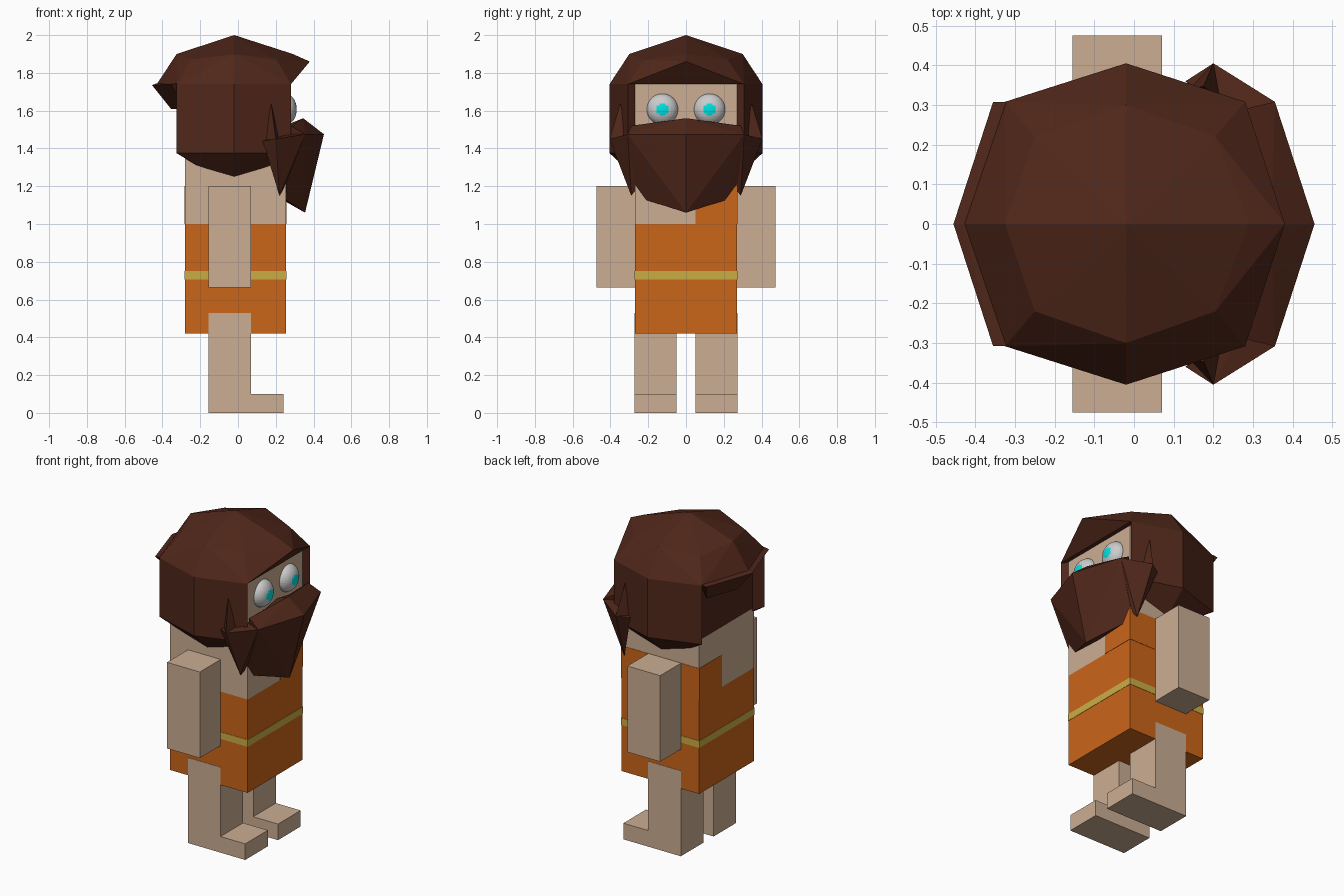
import bpy, bmesh
from mathutils import Matrix

if "Cube" in bpy.data.objects:
    bpy.data.objects.remove(bpy.data.objects["Cube"])


def material(name, rgb):
    m = bpy.data.materials.new(name)
    m.diffuse_color = (*rgb, 1)
    m.use_nodes = True
    m.node_tree.nodes["Principled BSDF"].inputs["Base Color"].default_value = m.diffuse_color
    return m


SKIN = material("skin", (0.60, 0.42, 0.29))
ORANGE = material("orange_cloth", (0.60, 0.13, 0.01))
YELLOW = material("yellow_trim", (0.60, 0.42, 0.06))
HAIR = material("brown_hair", (0.08, 0.02, 0.01))
WHITE = material("eye_grey", (0.7, 0.7, 0.7))
CYAN = material("iris_cyan", (0.0, 0.75, 0.75))


def finish(name, bm, *mats):
    bmesh.ops.recalc_face_normals(bm, faces=bm.faces)
    me = bpy.data.meshes.new(name)
    bm.to_mesh(me)
    bm.free()
    for m in mats:
        me.materials.append(m)
    ob = bpy.data.objects.new(name, me)
    bpy.context.collection.objects.link(ob)
    return ob


def hull(name, pts, mat):
    """Convex faceted solid round a few points."""
    bm = bmesh.new()
    for p in pts:
        bm.verts.new(p)
    res = bmesh.ops.convex_hull(bm, input=bm.verts)
    loose = [v for v in bm.verts if not v.link_faces]
    bmesh.ops.delete(bm, geom=loose, context='VERTS')
    bmesh.ops.dissolve_limit(bm, angle_limit=0.01, verts=bm.verts, edges=bm.edges)
    return finish(name, bm, mat)


def box(name, x, y, z, mat):
    return hull(name, [(a, b, c) for a in x for b in y for c in z], mat)


def both(pts):
    """Points plus their mirror images across y = 0."""
    return pts + [(x, -y, z) for x, y, z in pts if y]


def prism(name, profile, y0, y1, mat):
    """Extrude an x-z profile along y."""
    bm = bmesh.new()
    f = bm.faces.new([bm.verts.new((x, y0, z)) for x, z in profile])
    ext = bmesh.ops.extrude_face_region(bm, geom=[f])
    verts = [v for v in ext["geom"] if isinstance(v, bmesh.types.BMVert)]
    bmesh.ops.translate(bm, verts=verts, vec=(0, y1 - y0, 0))
    return finish(name, bm, mat)


# Torso, one-shoulder tunic and head share one square column
X, Y, e = (-0.28, 0.255), (-0.27, 0.27), 0.002
XP, YP = (X[0] - e, X[1] + e), (Y[0] - e, Y[1] + e)
box("tunic", X, Y, (0.42, 1.0), ORANGE)
box("tunic_belt", XP, YP, (0.707, 0.75), YELLOW)
box("tunic_shoulder", XP, (0.05, YP[1]), (1.0, 1.2), ORANGE)
box("head", X, Y, (1.0, 1.75), SKIN)
box("back_hair", (X[0] - e, -0.2), YP, (1.375, 1.76), HAIR)

# Hair cap: faceted dome with a raised brow at the front (+x)
hull("hair_cap", both([
    (-0.02, 0, 2.0),
    (-0.325, 0, 1.9), (-0.25, 0.22, 1.87), (-0.02, 0.30, 1.9),
    (0.205, 0.22, 1.87), (0.29, 0, 1.9),
    (-0.43, 0, 1.74), (-0.325, 0.308, 1.74), (-0.02, 0.405, 1.74),
    (0.28, 0.308, 1.74), (0.38, 0, 1.86)]), HAIR)

# Brim overhanging the back of the head
hull("hair_back_brim", both([
    (-0.43, 0, 1.745), (-0.325, 0.308, 1.745),
    (-0.455, 0, 1.735), (-0.355, 0.308, 1.74),
    (-0.355, 0, 1.61), (-0.28, 0.2, 1.61), (-0.28, 0.27, 1.74)]), HAIR)

# Beard at the front
hull("beard", both([
    (0.455, 0, 1.475), (0.355, 0.308, 1.475), (0.345, 0, 1.56),
    (0.27, 0.27, 1.48), (0.27, 0, 1.53), (0.355, 0, 1.06),
    (0.25, 0.22, 1.13), (0.25, 0.27, 1.20), (0.25, 0, 1.12)]), HAIR)

for s, side in ((1, "left"), (-1, "right")):
    def m(pts):
        return [(x, s * y, z) for x, y, z in pts]

    # Side hair curtains, tucked in below the ear
    hull("side_hair_" + side, m(
        [(x, y, z) for z in (1.375, 1.74)
         for x, y in ((-0.325, 0.308), (-0.02, 0.405), (0.28, 0.308))] +
        [(-0.28, 0.25, 1.75), (0.25, 0.27, 1.75), (0.25, 0.27, 1.4),
         (-0.28, 0.25, 1.36), (-0.02, 0.23, 1.215),
         (-0.12, 0.23, 1.25), (0.08, 0.23, 1.25)]), HAIR)

    # Sideburn joining beard and hair, with an upward spike
    hull("sideburn_" + side, m([
        (0.20, 0.405, 1.45), (0.13, 0.36, 1.44), (0.355, 0.308, 1.475),
        (0.22, 0.29, 1.15), (0.25, 0.25, 1.2), (0.18, 0.33, 1.3),
        (0.27, 0.27, 1.48)]), HAIR)
    hull("sideburn_spike_" + side, m([
        (0.175, 0.347, 1.64), (0.20, 0.405, 1.45),
        (0.14, 0.34, 1.44), (0.22, 0.31, 1.45)]), HAIR)
    hull("beard_top_" + side, m([
        (0.345, 0, 1.56), (0.28, 0.29, 1.52), (0.355, 0.308, 1.475),
        (0.26, 0.27, 1.46), (0.26, 0, 1.5)]), HAIR)

    # Arms and L-shaped legs
    box("arm_" + side, (-0.155, 0.07), (s * 0.27, s * 0.475), (0.665, 1.2), SKIN)
    prism("leg_" + side, [(-0.155, 0), (0.24, 0), (0.24, 0.10), (0.07, 0.10),
                          (0.07, 0.53), (-0.155, 0.53)], s * 0.05, s * (0.27 + e), SKIN)

    # Flattened eyes with a plus-shaped iris picked out on the faces
    bm = bmesh.new()
    bmesh.ops.create_uvsphere(bm, u_segments=32, v_segments=24, radius=0.083)
    for f in bm.faces:
        c = f.calc_center_median()
        a, b = sorted((abs(c.y), abs(c.z)))
        if c.x > 0 and a < 0.017 and b < 0.034:
            f.material_index = 1
    bmesh.ops.transform(bm, verts=bm.verts, matrix=Matrix.Translation(
        (0.25, s * 0.125, 1.607)) @ Matrix.Diagonal((0.73, 1, 1, 1)))
    finish("eye_" + side, bm, WHITE, CYAN)
